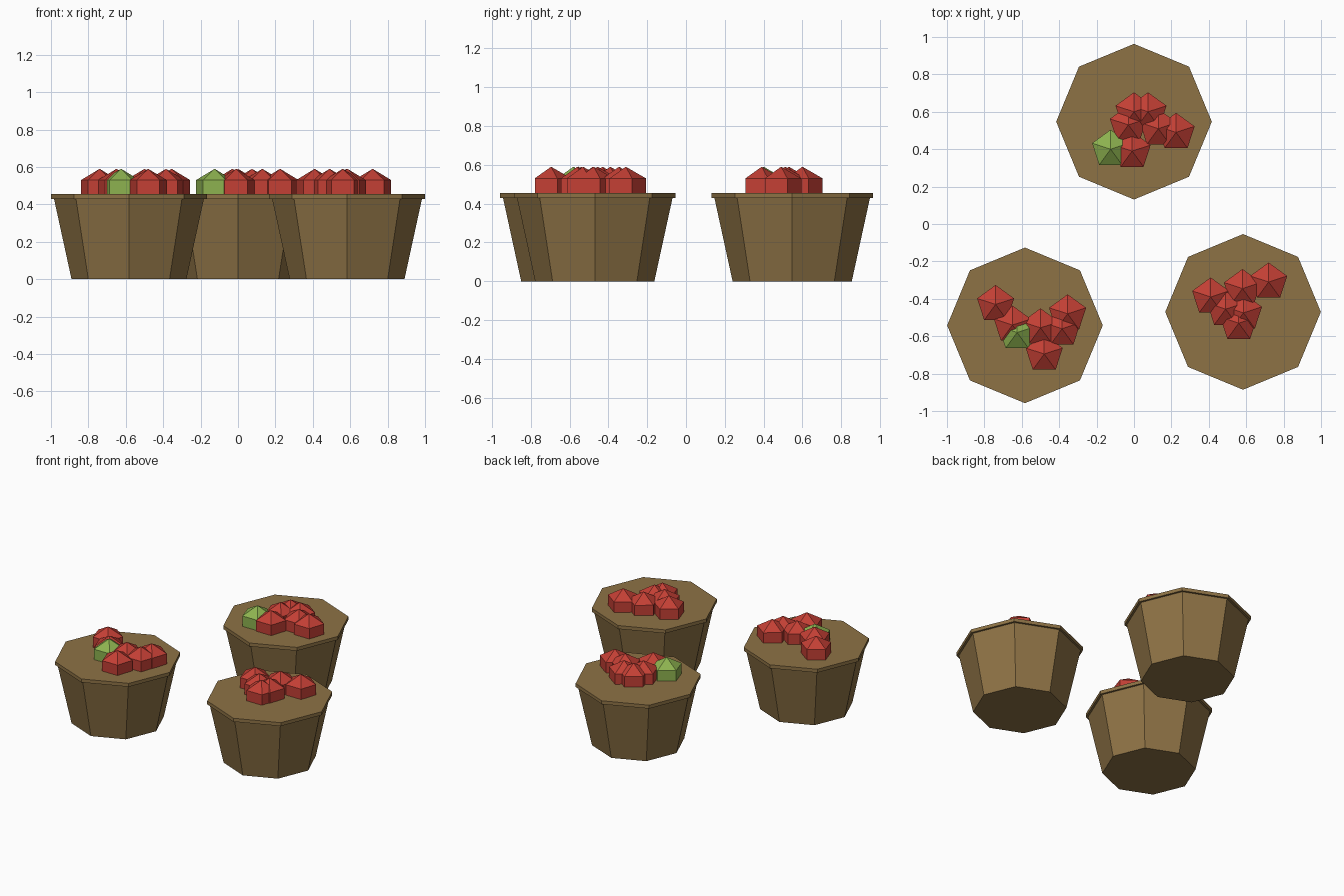
import bpy
from math import cos, sin, pi

if "Cube" in bpy.data.objects:
    bpy.data.objects.remove(bpy.data.objects["Cube"])


def material(name, color):
    mat = bpy.data.materials.new(name)
    mat.diffuse_color = (*color, 1)
    mat.use_nodes = True
    mat.node_tree.nodes["Principled BSDF"].inputs["Base Color"].default_value = mat.diffuse_color
    return mat


def lathe(name, sides, profile, location, mat, start=0.0):
    """Flat-sided solid from (radius, z) rings; radius 0 makes a point."""
    verts, rings, faces = [], [], []
    for r, z in profile:
        count = sides if r > 0 else 1
        rings.append([len(verts) + i for i in range(count)])
        for i in range(count):
            a = start + 2 * pi * i / sides
            verts.append((r * cos(a), r * sin(a), z))
    for low, high in zip(rings, rings[1:]):
        for i in range(sides):
            j = (i + 1) % sides
            if len(low) == 1:
                faces.append((low[0], high[j], high[i]))
            elif len(high) == 1:
                faces.append((low[i], low[j], high[0]))
            else:
                faces.append((low[i], low[j], high[j], high[i]))
    if len(rings[0]) > 1:
        faces.append(rings[0][::-1])
    if len(rings[-1]) > 1:
        faces.append(rings[-1])
    mesh = bpy.data.meshes.new(name)
    mesh.from_pydata(verts, [], faces)
    mesh.materials.append(mat)
    obj = bpy.data.objects.new(name, mesh)
    obj.location = location
    bpy.context.collection.objects.link(obj)
    return obj


wood = material("wood", (0.27, 0.17, 0.06))
red = material("red_apple", (0.55, 0.05, 0.035))
green = material("green_apple", (0.27, 0.45, 0.08))

# Each basket: centre, red apple positions, green apple positions
baskets = {
    "back": ((0, 0.547),
             [(0, 0.60), (0.075, 0.60), (-0.03, 0.53), (0.13, 0.51),
              (0.225, 0.49), (-0.01, 0.39)],
             [(-0.125, 0.40)]),
    "left": ((-0.583, -0.542),
             [(-0.74, -0.43), (-0.65, -0.54), (-0.50, -0.555),
              (-0.355, -0.48), (-0.385, -0.56), (-0.48, -0.695)],
             [(-0.625, -0.58)]),
    "right": ((0.583, -0.47),
              [(0.41, -0.39), (0.58, -0.345), (0.72, -0.31),
               (0.49, -0.455), (0.585, -0.475), (0.56, -0.53)],
              []),
}

BODY = [(0.307, 0), (0.404, 0.445)]
RIM = [(0.416, 0.43), (0.416, 0.455)]
APPLE = [(0, -0.12), (0.104, -0.06), (0.104, 0.06), (0, 0.12)]

for side, (centre, reds, greens) in baskets.items():
    # Tapered eight-sided tub with a thin flat lid-like rim
    lathe(f"{side}_basket", 8, BODY, (*centre, 0), wood)
    lathe(f"{side}_rim", 8, RIM, (*centre, 0), wood)
    # Apples half sunk into the top
    for mat, spots in ((red, reds), (green, greens)):
        for x, y in spots:
            lathe(f"{side}_{mat.name}", 5, APPLE, (x, y, 0.47), mat, pi / 2)
